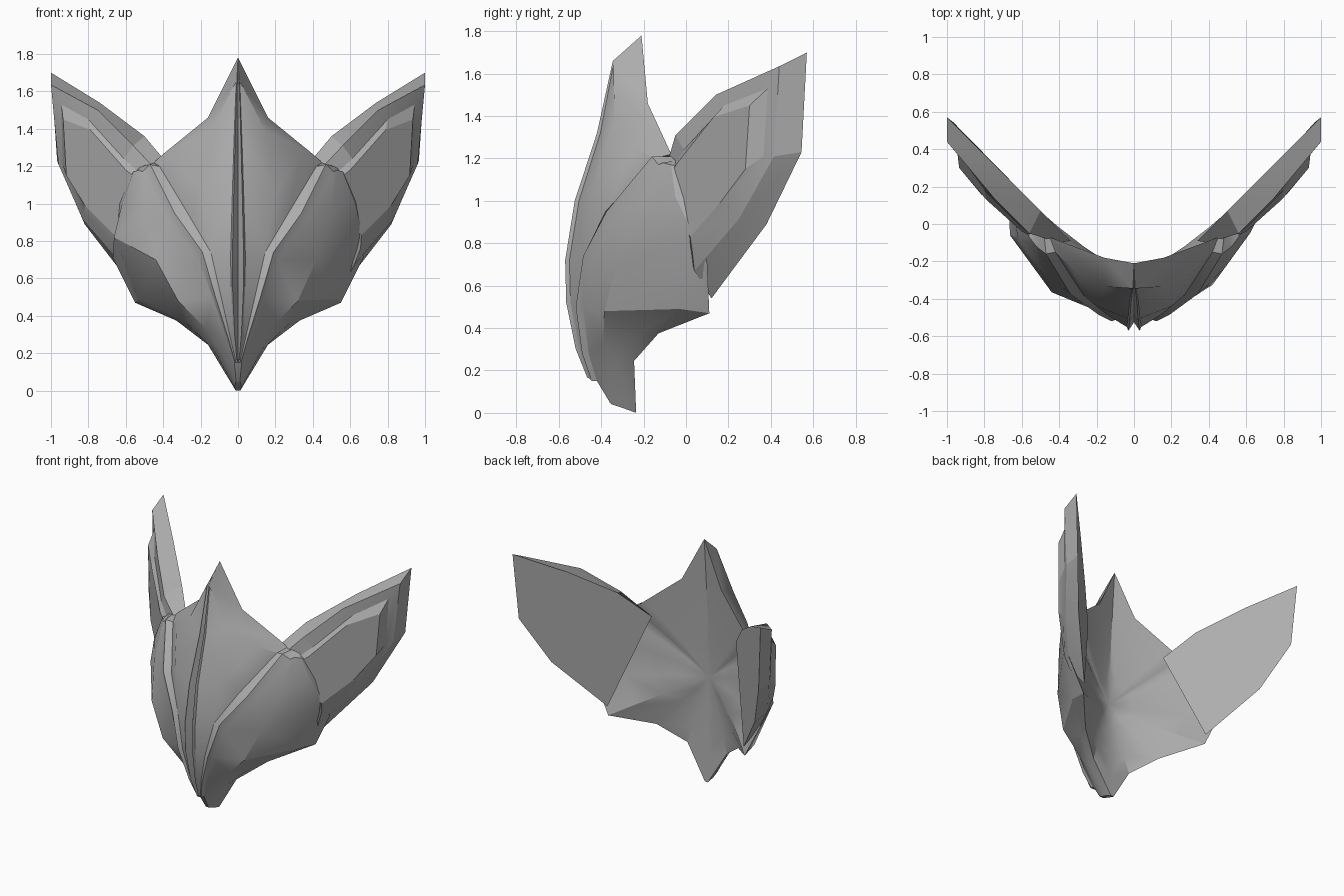
import bpy, bmesh, math

if "Cube" in bpy.data.objects:
    bpy.data.objects.remove(bpy.data.objects["Cube"])

grey = bpy.data.materials.new("plain_grey")
grey.diffuse_color = (0.42, 0.42, 0.42, 1)
grey.use_nodes = True
grey.node_tree.nodes["Principled BSDF"].inputs["Base Color"].default_value = grey.diffuse_color


def build(name, right, left=None, angle=30):
    """Part from the faces of its right half and those mirrored to the left."""
    bm = bmesh.new()
    for s, faces in ((1, right), (-1, left or right)):
        for f in faces:
            bm.faces.new([bm.verts.new((s * x, y, z)) for x, y, z in f])
    bmesh.ops.remove_doubles(bm, verts=bm.verts, dist=0.0005)
    bmesh.ops.recalc_face_normals(bm, faces=bm.faces)
    me = bpy.data.meshes.new(name)
    bm.to_mesh(me)
    bm.free()
    ob = bpy.data.objects.new(name, me)
    bpy.context.collection.objects.link(ob)
    me.materials.append(grey)
    bpy.ops.object.select_all(action='DESELECT')
    ob.select_set(True)
    bpy.context.view_layer.objects.active = ob
    bpy.ops.object.shade_smooth_by_angle(angle=math.radians(angle))


def strip(a, b):
    """Quads between two lines of equal length."""
    return [(a[i], a[i + 1], b[i + 1], b[i]) for i in range(len(a) - 1)]


# Central crest: sharp edge beside a groove, dropping to the forehead
crest = [(.006, -.345, 1.66), (.016, -.42, 1.32), (.024, -.525, 1.0), (.03, -.57, .72),
         (.028, -.565, .52), (.018, -.52, .30), (.006, -.465, .165)]
groove = [(0, y + d, z) for (x, y, z), d in zip(crest, (.01, .03, .04, .045, .045, .03, .01))]
base = [(x * 1.25 + .002, y + .02 * min(1, x / .02), z) for x, y, z in crest]

# Brow ridge: inner foot, top, outer edge that starts the cheek
foot = [(.42, -.15, 1.2), (.27, -.38, .95), (.145, -.485, .74), (.09, -.51, .5),
        (.04, -.485, .28), (.01, -.445, .15)]
ridge = [(.47, -.16, 1.21), (.34, -.375, .95), (.19, -.485, .74), (.12, -.52, .5),
         (.052, -.49, .28), (.015, -.445, .15)]
outer = [(.51, -.13, 1.17), (.38, -.34, .93), (.21, -.46, .70), (.135, -.485, .5),
         (.06, -.46, .28), (.02, -.42, .15), (.01, -.36, .05)]

# Cheek lines from the ridge to the rear edge
cheek_mid = [(.53, -.11, 1.18), (.50, -.215, .97), (.42, -.325, .7), (.32, -.385, .48),
             (.17, -.39, .33), (.06, -.385, .16), (.014, -.35, .04)]
cheek_side = [(.56, -.07, 1.17), (.62, -.05, 1.02), (.666, .04, .83), (.53, -.03, .49),
              (.29, -.22, .375), (.13, -.32, .22), (.02, -.29, .02)]
rear = [(.575, -.01, 1.15), (.64, .035, 1.0), (.67, .10, .71), (.55, .11, .47),
        (.33, -.13, .375), (.16, -.245, .245), (.012, -.235, 0)]
# The left cheek is fuller
full_mid = list(cheek_mid)
full_mid[1:4] = [(.50, -.25, .97), (.44, -.365, .7), (.32, -.41, .48)]
full_side = list(cheek_side)
full_side[1:3] = [(.62, -.08, 1.0), (.663, -.06, .82)]

# Upper brow edge and its rear counterpart
brow = [crest[0], (.15, -.335, 1.385), (.33, -.235, 1.25), foot[0], ridge[0], outer[0], cheek_mid[0],
        cheek_side[0], rear[0]]
back = [(0, -.21, 1.78), (.16, -.18, 1.46), (.40, -.09, 1.265), (.45, -.07, 1.22), (.48, -.07, 1.21),
        (.51, -.06, 1.20), (.53, -.05, 1.19), (.55, -.04, 1.17), rear[0]]
temple = (.2, -.44, 1.06)

mask = strip(groove, crest) + strip(crest, base)
mask += strip(base[3:], foot[2:])
mask += [(base[0], base[1], brow[1]), (base[1], base[2], temple, brow[1]), (brow[1], temple, brow[2]),
         (brow[2], temple, foot[1], foot[0]), (base[2], base[3], foot[2], temple), (temple, foot[2], foot[1])]
mask += strip(foot, ridge) + strip(ridge, outer[:6])
mask += strip(brow[:-1], back[:-1]) + [(brow[-2], rear[0], back[-2])]
mask += [(groove[0], crest[0], back[0]), (crest[0], base[0], brow[1])]
# Chin and underside, closed on the centre line
mid = lambda p: (0, p[1], p[2])
chin = [crest[6], foot[5], ridge[5], outer[5], outer[6], cheek_mid[6], cheek_side[6], rear[6]]
mask += strip(chin, [mid(p) for p in chin])
# Hollow back: a rounded bowl from the rim to its deepest point
pole = (0, -.27, .75)
rim = back + rear[1:] + [mid(rear[6])]
rings = [[(x * t, pole[1] + (y - pole[1]) * t ** 1.3, pole[2] + (z - pole[2]) * t) for x, y, z in rim]
         for t in (1, .75, .5, .25)]
for a, b in zip(rings, rings[1:]):
    mask += strip(a, b)
mask += [(p, q, pole) for p, q in zip(rings[-1], rings[-1][1:])]


def cheek(m, s):
    return strip(outer, m) + strip(m, s) + strip(s, rear)


build("face_plate", mask + cheek(cheek_mid, cheek_side), mask + cheek(full_mid, full_side), 28)

# Ears: flat back, deep side wall, sloped rim, bevelled lip and inner panel
ear_loops = [
    [(.34, -.09, 1.17), (.50, .07, 1.36), (.74, .31, 1.54), (1, .57, 1.70), (.967, .545, 1.23),
     (.82, .38, .89), (.55, .12, .54)],
    [(.40, -.10, 1.14), (.56, -.05, 1.31), (.75, .14, 1.50), (1, .44, 1.635), (.96, .415, 1.21),
     (.83, .25, .915), (.62, .04, .67)],
    [(.46, -.10, 1.10), (.61, -.01, 1.24), (.80, .18, 1.45), (.945, .385, 1.53), (.938, .365, 1.21),
     (.827, .22, .94), (.655, .03, .76)],
    [(.46, -.11, 1.07), (.60, -.04, 1.18), (.79, .13, 1.395), (.935, .30, 1.45), (.918, .28, 1.15),
     (.818, .16, .99), (.66, .02, .83)],
]
ears = [tuple(ear_loops[0]), tuple(ear_loops[-1])]
for a, b in zip(ear_loops, ear_loops[1:]):
    ears += strip(a + a[:1], b + b[:1])
build("ears", ears, angle=18)
